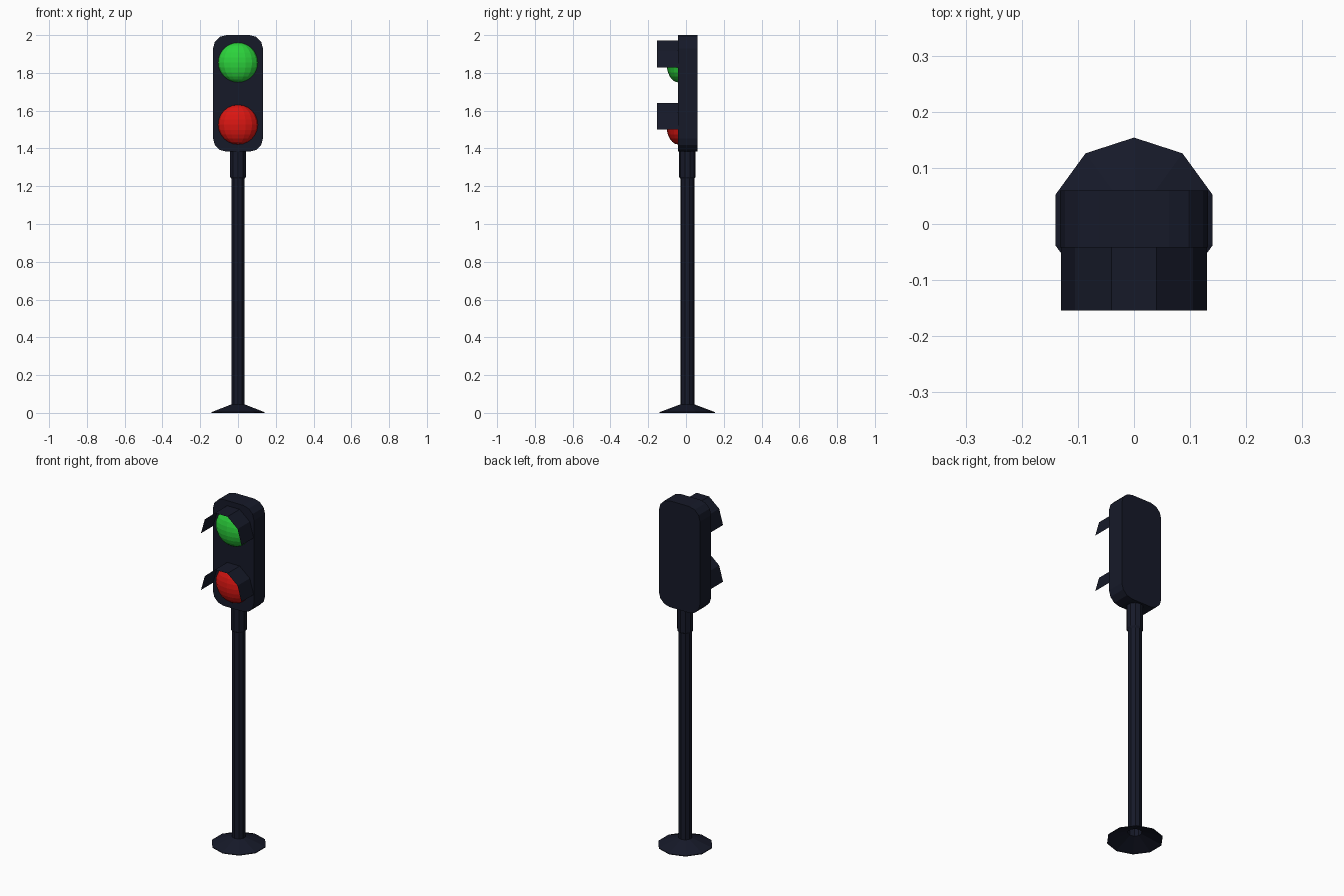
import bpy, bmesh, math

if "Cube" in bpy.data.objects:
    bpy.data.objects.remove(bpy.data.objects["Cube"])


def material(name, rgb):
    m = bpy.data.materials.new(name)
    m.diffuse_color = (*rgb, 1)
    m.use_nodes = True
    m.node_tree.nodes["Principled BSDF"].inputs["Base Color"].default_value = m.diffuse_color
    return m


DARK = material("dark_paint", (0.008, 0.01, 0.022))
GREEN = material("green_glass", (0.025, 0.65, 0.045))
RED = material("red_glass", (0.7, 0.008, 0.006))


def finish(name, bm, mat):
    mesh = bpy.data.meshes.new(name)
    bm.to_mesh(mesh)
    bm.free()
    mesh.materials.append(mat)
    ob = bpy.data.objects.new(name, mesh)
    bpy.context.collection.objects.link(ob)
    return ob


def lathe(name, profile, y, sides=10):
    """Open faceted tube through (radius, z) rings, a corner pointing to +y."""
    bm = bmesh.new()
    rings = []
    for r, z in profile:
        rings.append([bm.verts.new((r * math.sin(math.tau * i / sides),
                                    y + r * math.cos(math.tau * i / sides), z))
                      for i in range(sides)])
    for a, b in zip(rings, rings[1:]):
        for i in range(sides):
            j = (i + 1) % sides
            bm.faces.new((a[j], a[i], b[i], b[j]))
    return finish(name, bm, DARK)


# Foot, pole and collar
AXIS_Y = 0.007
lathe("foot", [(0.147, 0), (0.147, 0.004), (0.037, 0.045)], AXIS_Y)
lathe("pole", [(0.037, 0.045), (0.037, 1.245)], AXIS_Y)
lathe("collar", [(0.037, 1.24), (0.044, 1.25), (0.044, 1.39)], AXIS_Y)

# Signal head: rounded rectangle extruded from front to back
HALF_W, Z0, Z1, FRONT, BACK, R = 0.132, 1.383, 2.0, -0.042, 0.06, 0.07
bm = bmesh.new()
corners = [(1, Z1 - R, 0), (-1, Z1 - R, 90), (-1, Z0 + R, 180), (1, Z0 + R, 270)]
outline = []
for sx, cz, start in corners:
    for k in range(4):
        a = math.radians(start + 30 * k)
        outline.append(bm.verts.new((sx * (HALF_W - R) + R * math.cos(a), FRONT,
                                     cz + R * math.sin(a))))
face = bm.faces.new(outline)
ext = bmesh.ops.extrude_face_region(bm, geom=[face], use_keep_orig=True)
moved = [v for v in ext["geom"] if isinstance(v, bmesh.types.BMVert)]
bmesh.ops.translate(bm, verts=moved, vec=(0, BACK - FRONT, 0))
bmesh.ops.recalc_face_normals(bm, faces=bm.faces)
finish("signal_head", bm, DARK)


def lamp(label, z, mat):
    # Bulging lens, front half only
    bm = bmesh.new()
    bmesh.ops.create_uvsphere(bm, u_segments=16, v_segments=12, radius=1)
    back = [v for v in bm.verts if v.co.y > 0.01]
    bmesh.ops.delete(bm, geom=back, context='VERTS')
    for v in bm.verts:
        v.co = (v.co.x * 0.105, FRONT + v.co.y * 0.062, z + v.co.z * 0.105)
    finish(label + "_lens", bm, mat)

    # Thin five-sided hood above the lens
    bm = bmesh.new()
    rows = []
    for i in range(6):
        a = math.radians(36 * i)
        x, h = 0.13 * math.cos(a), z - 0.026 + 0.149 * math.sin(a)
        rows.append((bm.verts.new((x, FRONT, h)), bm.verts.new((x, -0.154, h))))
    for (a, b), (c, d) in zip(rows, rows[1:]):
        bm.faces.new((a, c, d, b))
    bmesh.ops.reverse_faces(bm, faces=bm.faces[:])
    bm.normal_update()
    if sum(f.normal.z for f in bm.faces) < 0:
        bmesh.ops.reverse_faces(bm, faces=bm.faces[:])
    finish(label + "_hood", bm, DARK)


lamp("green", 1.855, GREEN)
lamp("red", 1.526, RED)
